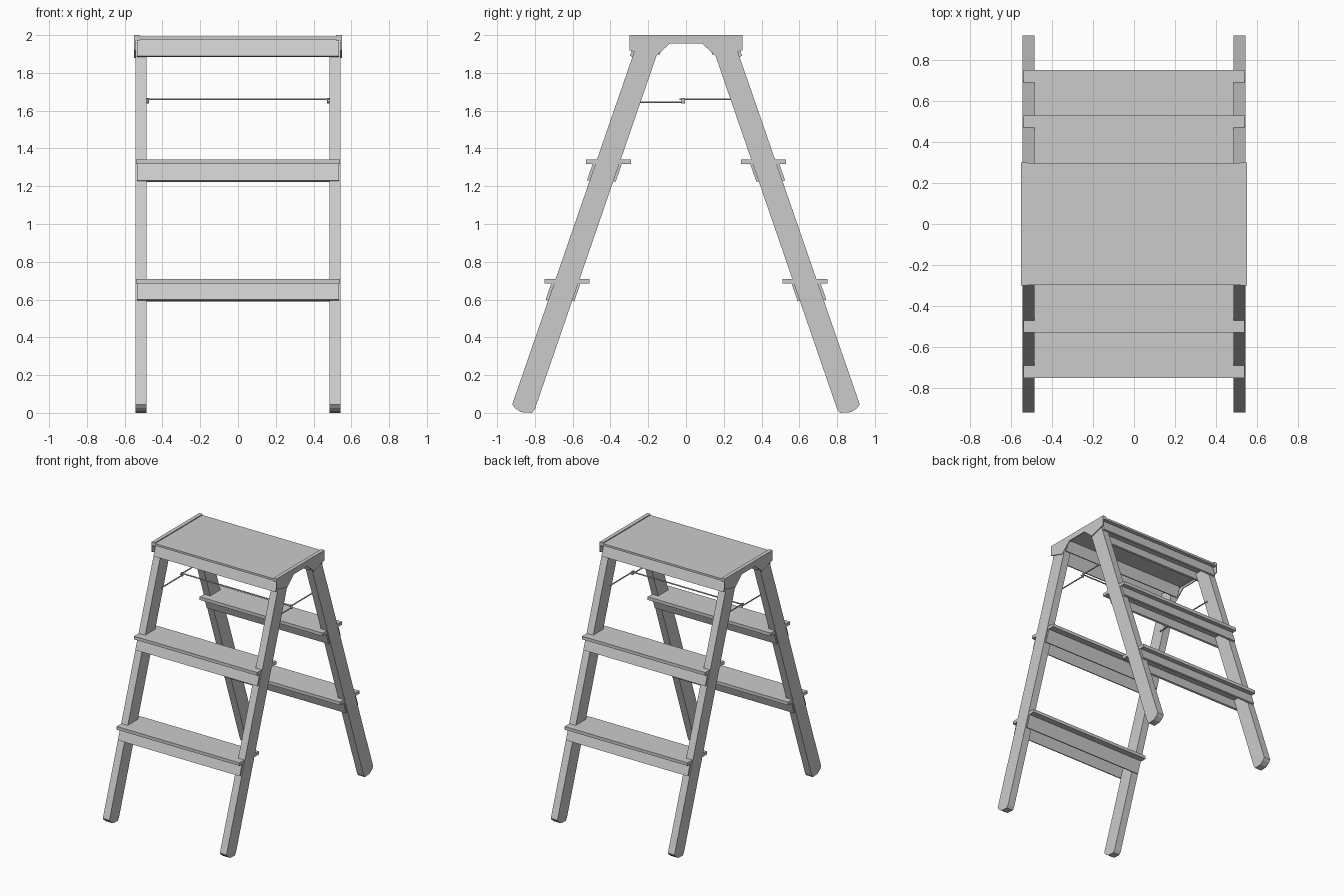
import bpy, bmesh
from mathutils import Vector

cube = bpy.data.objects.get("Cube")
if cube:
    bpy.data.objects.remove(cube, do_unlink=True)

GREY = (0.6, 0.6, 0.6, 1)
metal = bpy.data.materials.new("light_grey_metal")
metal.use_nodes = True
metal.diffuse_color = GREY
metal.node_tree.nodes["Principled BSDF"].inputs["Base Color"].default_value = GREY


def prism(name, outline, x0, x1, side=1):
    """Extrude a (y, z) outline from x0 to x1; side=-1 mirrors it to the back."""
    bm = bmesh.new()
    face = bm.faces.new([bm.verts.new((x0, y * side, z)) for y, z in outline])
    new = bmesh.ops.extrude_face_region(bm, geom=[face])["geom"]
    bmesh.ops.translate(bm, vec=(x1 - x0, 0, 0),
                        verts=[v for v in new if isinstance(v, bmesh.types.BMVert)])
    bmesh.ops.recalc_face_normals(bm, faces=bm.faces)
    mesh = bpy.data.meshes.new(name)
    bm.to_mesh(mesh)
    bm.free()
    mesh.materials.append(metal)
    obj = bpy.data.objects.new(name, mesh)
    bpy.context.collection.objects.link(obj)
    return obj


def rect(y0, y1, z0, z1):
    return [(y0, z0), (y1, z0), (y1, z1), (y0, z1)]


def rod(name, points, radius=0.005):
    curve = bpy.data.curves.new(name, "CURVE")
    curve.dimensions = "3D"
    curve.bevel_depth = radius
    curve.bevel_resolution = 1
    curve.use_fill_caps = True
    spline = curve.splines.new("POLY")
    spline.points.add(len(points) - 1)
    for p, co in zip(spline.points, points):
        p.co = (*co, 1)
    curve.materials.append(metal)
    obj = bpy.data.objects.new(name, curve)
    bpy.context.collection.objects.link(obj)


SLOPE, DEPTH = 0.346, 0.125


def outer(z):
    """Position of the outer leg face at a height."""
    return -0.92 + SLOPE * (z - 0.045)


out = Vector((-1, SLOPE)).normalized()


def board(name, z0, z1, inner, side, half):
    """Thin sloping board fixed to the outer or inner leg face."""
    shift, t = (DEPTH, -0.014) if inner else (0, 0.014)
    a, b = (Vector((outer(z) + shift, z)) for z in (z0, z1))
    prism(name, [a, b, b + out * t, a + out * t], -half, half, side)


leg = [(-0.92, 0.045), (-0.905, 0.025), (-0.875, 0.004), (-0.815, 0),
       (-0.8, 0.02), (outer(1.96) + DEPTH, 1.96), (outer(1.96), 1.96)]

for side, end in ((1, "front"), (-1, "back")):
    # Legs
    for sx, hand in ((1, "left"), (-1, "right")):
        prism(f"{end}_{hand}_leg", leg, sx * 0.485, sx * 0.543, side)
    # Treads and the boards beneath them
    for level, y, z in (("lower", -0.75, 0.71), ("upper", -0.53, 1.342)):
        prism(f"{end}_{level}_tread", rect(y, y + 0.24, z - 0.025, z), -0.54, 0.54, side)
        for inner, face in ((False, "outer"), (True, "inner")):
            board(f"{end}_{level}_{face}_board", z - 0.115, z - 0.02, inner, side, 0.535)
    # Boards under the top platform
    board(f"{end}_top_outer_board", 1.885, 1.98, False, side, 0.535)
    board(f"{end}_top_inner_board", 1.9, 1.98, True, side, 0.535)

# Top platform
prism("top_platform", rect(-0.297, 0.297, 1.977, 1.993), -0.54, 0.54)

# End brackets with a folded rim over the platform edge
half = [(-0.30, 2), (-0.30, 1.92), (-0.17, 1.88), (-0.085, 1.955)]
bracket = half + [(-y, z) for y, z in reversed(half)]
for sx, hand in ((1, "left"), (-1, "right")):
    prism(f"{hand}_end_bracket", bracket, sx * 0.543, sx * 0.55)
    prism(f"{hand}_bracket_rim", rect(-0.3, 0.3, 1.972, 2), sx * 0.52, sx * 0.549)
    # Folding spreader arms and their pivots
    x = sx * 0.48
    rod(f"{hand}_front_spreader", [(x, -0.27, 1.645), (x, -0.005, 1.645)])
    rod(f"{hand}_back_spreader", [(x, -0.035, 1.66), (x, 0.27, 1.66)])
    rod(f"{hand}_spreader_pivot", [(x, -0.015, 1.638), (x, -0.015, 1.668)], 0.009)

# Cross rod joining the spreaders
rod("spreader_cross_rod", [(-0.48, -0.015, 1.66), (0.48, -0.015, 1.66)])
